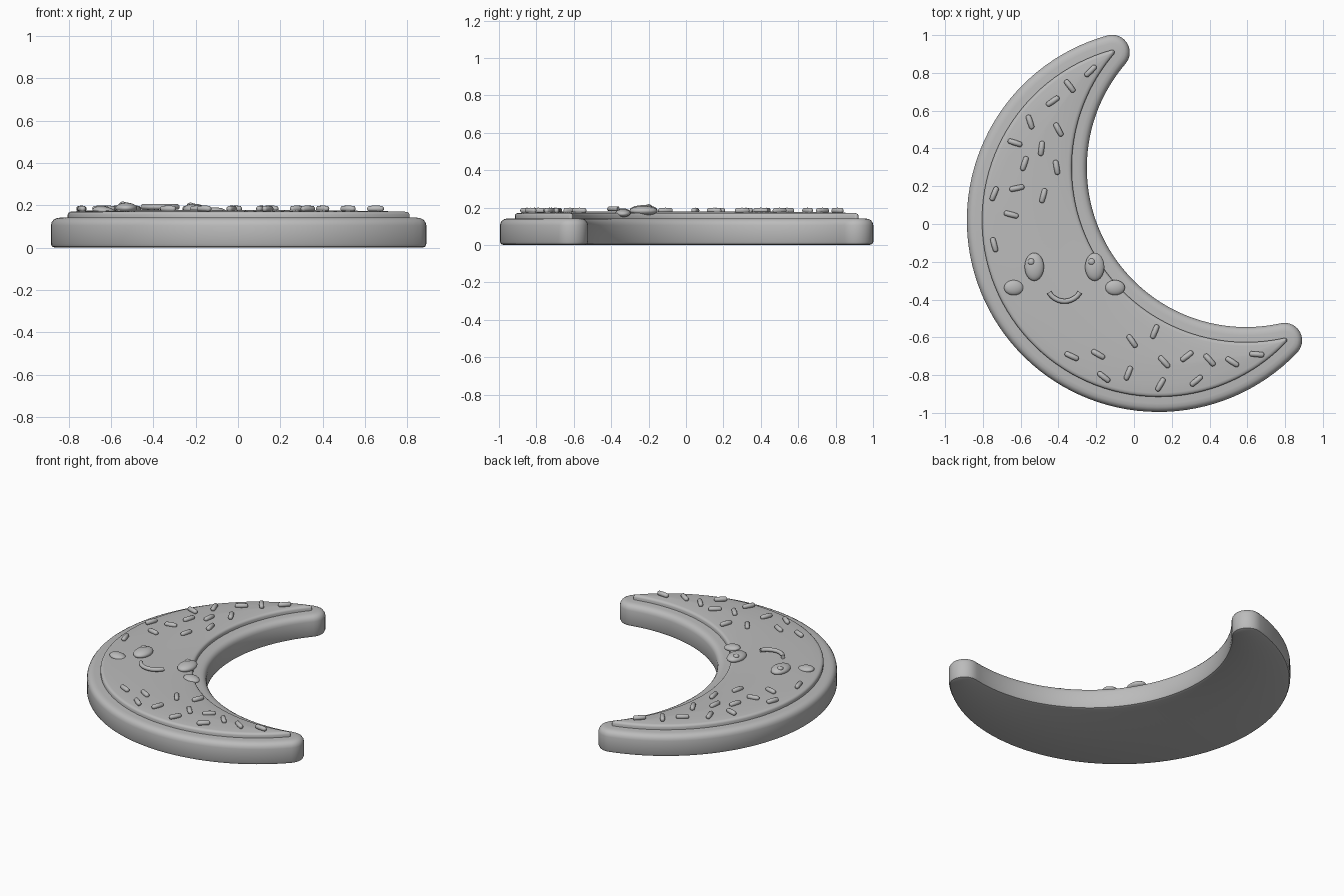
import bpy, bmesh
from math import sin, cos, radians, atan2, sqrt, tau
from mathutils import Matrix, Vector

if "Cube" in bpy.data.objects:
    bpy.data.objects.remove(bpy.data.objects["Cube"])

GREY = (0.5, 0.5, 0.5, 1)
grey = bpy.data.materials.new("plain grey")
grey.diffuse_color = GREY
grey.use_nodes = True
for node in grey.node_tree.nodes:
    if node.type == "BSDF_PRINCIPLED":
        node.inputs["Base Color"].default_value = GREY

# Crescent: two arcs on a tilted axis, joined by round tips
CENTRE, AXIS = Vector((0.13, 0.02, 0)), radians(30.9)
OUTER, INNER, GAP, TIP = 1.015, 0.843, 0.54, 0.093
ARC, CAP = 72, 10


def finish(bm, name, angle=35):
    bmesh.ops.recalc_face_normals(bm, faces=bm.faces)
    mesh = bpy.data.meshes.new(name)
    bm.to_mesh(mesh)
    bm.free()
    obj = bpy.data.objects.new(name, mesh)
    bpy.context.collection.objects.link(obj)
    mesh.materials.append(grey)
    bpy.ops.object.select_all(action="DESELECT")
    obj.select_set(True)
    bpy.context.view_layer.objects.active = obj
    bpy.ops.object.shade_smooth_by_angle(angle=radians(angle))
    return obj


def arc(cx, cy, radius, start, end, steps):
    turns = [start + (end - start) * i / steps for i in range(steps + 1)]
    return [(cx + radius * cos(a), cy + radius * sin(a)) for a in turns]


def crescent(offset, z):
    """Closed crescent outline, moved inwards by the offset."""
    k = max(offset, TIP)
    big, small = OUTER - k, INNER + k
    u = (big ** 2 - small ** 2 + GAP ** 2) / (2 * GAP)
    v = sqrt(big ** 2 - u ** 2)
    a, b = atan2(v, u), atan2(-v, GAP - u)
    c = atan2(v, u - GAP)
    pts = arc(0, 0, OUTER - offset, a, tau - a, ARC)
    pts += arc(u, -v, k - offset, -a, -b, CAP)[1:-1]
    pts += arc(GAP, 0, INNER + offset, tau - c, c, ARC)
    pts += arc(u, v, k - offset, b, a, CAP)[1:-1]
    turn = Matrix.Translation(CENTRE) @ Matrix.Rotation(AXIS, 4, "Z")
    return [turn @ Vector((x, y, z)) for x, y in pts]


def crescent_slab(name, profile):
    bm = bmesh.new()
    rings = [[bm.verts.new(p) for p in crescent(o, z)] for o, z in profile]
    n = len(rings[0])
    for low, high in zip(rings, rings[1:]):
        for i in range(n):
            j = (i + 1) % n
            bm.faces.new((low[i], low[j], high[j], high[i]))
    # Caps: strips across the body, one face for each round tip
    for ring in (rings[0], rings[-1]):
        second = ARC + CAP
        for i in range(ARC):
            m = second + ARC - i
            bm.faces.new((ring[i], ring[i + 1], ring[m - 1], ring[m]))
        bm.faces.new(ring[ARC:second + 1])
        bm.faces.new(ring[second + ARC:] + ring[:1])
    bmesh.ops.remove_doubles(bm, verts=bm.verts, dist=0.0002)
    return finish(bm, name)


crescent_slab("cookie_base", [
    (0.02, 0), (0.006, 0.005), (0, 0.018), (0, 0.105), (0.004, 0.12),
    (0.013, 0.132), (0.026, 0.139), (0.045, 0.142)])
crescent_slab("icing", [
    (0.08, 0.135), (0.08, 0.157), (0.083, 0.164), (0.089, 0.169),
    (0.1, 0.171), (0.15, 0.174), (0.24, 0.178)])


def ellipsoid(name, centre, size, tilt=0):
    bm = bmesh.new()
    bmesh.ops.create_uvsphere(bm, u_segments=32, v_segments=16, radius=1)
    place = (Matrix.Translation(centre) @ Matrix.Rotation(radians(tilt), 4, "Y")
             @ Matrix.Diagonal((*size, 1)))
    bm.transform(place)
    return finish(bm, name, 80)


# Face: eyes with highlights, cheeks and a smile
FACE_X = -0.368
for name, side, z in (("right", -1, 0.187), ("left", 1, 0.182)):
    x = FACE_X + side * 0.16
    ellipsoid(name + "_eye", (x, -0.227, z), (0.051, 0.074, 0.026))
    ellipsoid(name + "_eye_highlight", (x - 0.016, -0.2, z + 0.018),
              (0.018, 0.018, 0.013))
    ellipsoid(name + "_cheek", (FACE_X + side * 0.268, -0.337, z - 0.012),
              (0.052, 0.04, 0.02), 6)

curve = bpy.data.curves.new("smile", "CURVE")
curve.dimensions = "3D"
curve.bevel_depth = 0.013
curve.bevel_resolution = 3
curve.use_fill_caps = True
smile_points = arc(FACE_X, -0.315, 0.094, radians(-150), radians(-30), 20)
spline = curve.splines.new("POLY")
spline.points.add(len(smile_points) - 1)
for point, (x, y) in zip(spline.points, smile_points):
    point.co = (x, y, 0.193, 1)
smile = bpy.data.objects.new("smile", curve)
bpy.context.collection.objects.link(smile)
curve.materials.append(grey)

# Sprinkles: x, y and heading in degrees
SPRINKLES = [
    (-.23, .81, 45), (-.34, .73, -53), (-.43, .65, 35), (-.55, .54, -72),
    (-.4, .5, -62), (-.63, .43, -18), (-.49, .4, 83), (-.58, .32, 72),
    (-.41, .3, -80), (-.62, .19, 12), (-.48, .15, 75), (-.74, .16, 68),
    (-.65, .05, -15), (-.74, -.11, -75), (-.33, -.7, -25), (-.19, -.69, -30),
    (-.16, -.81, -38), (-.03, -.79, 68), (-.01, -.62, -55), (.11, -.57, 68),
    (.16, -.73, -48), (.28, -.7, 38), (.14, -.85, 60), (.33, -.83, 40),
    (.4, -.72, -48), (.52, -.73, -33), (.65, -.69, -5)]

bm = bmesh.new()
for x, y, heading in SPRINKLES:
    rod = bmesh.ops.create_uvsphere(bm, u_segments=12, v_segments=8, radius=0.015)
    for vert in rod["verts"]:
        # Pull the halves apart into a capsule
        if abs(vert.co.z) > 0.001:
            vert.co.z += 0.025 if vert.co.z > 0 else -0.025
    place = (Matrix.Translation((x, y, 0.184))
             @ Matrix.Rotation(radians(heading), 4, "Z")
             @ Matrix.Rotation(radians(90), 4, "Y"))
    bmesh.ops.transform(bm, matrix=place, verts=rod["verts"])
finish(bm, "sprinkles", 60)
